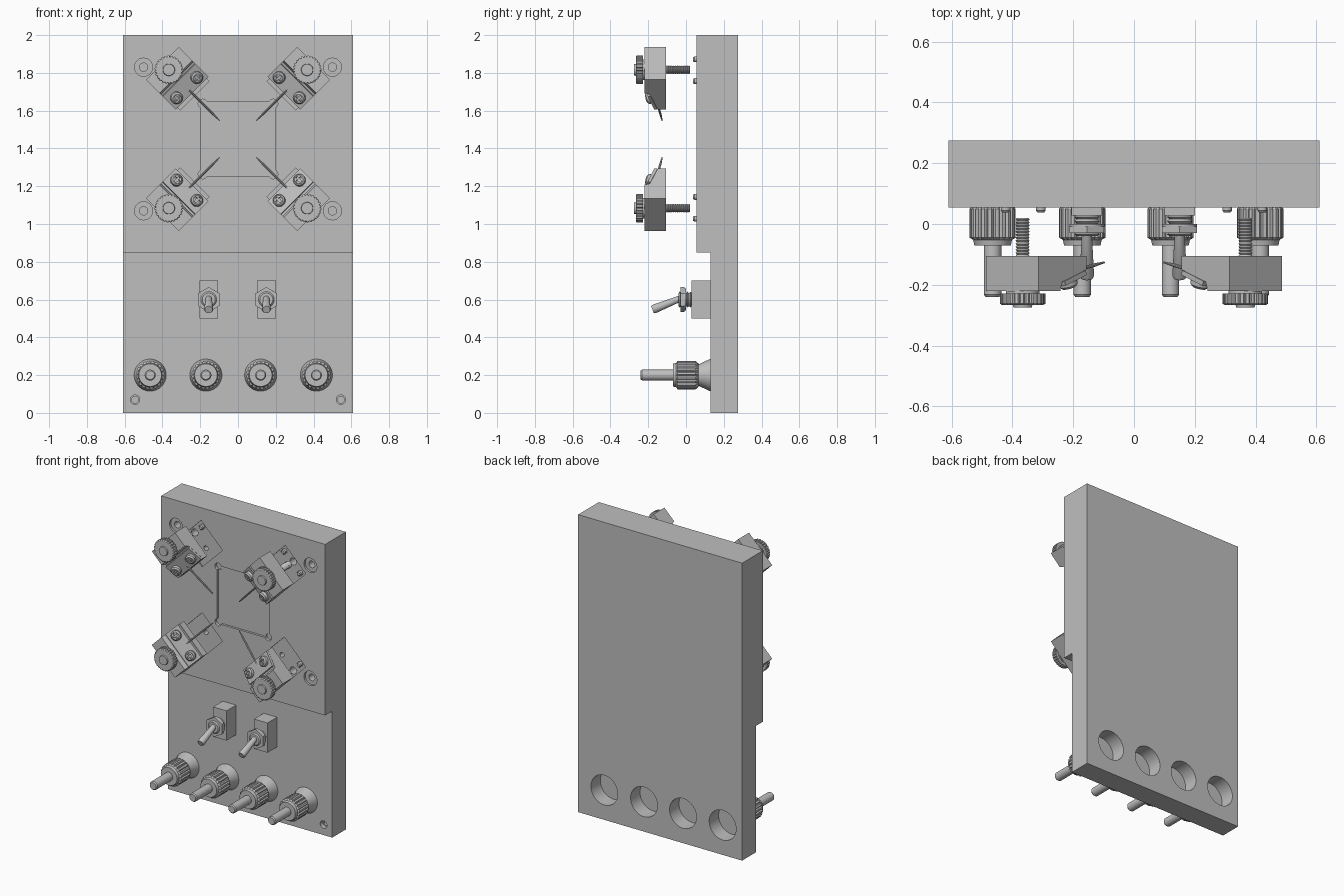
import bpy, bmesh, math
from mathutils import Matrix, Vector

cube = bpy.data.objects.get("Cube")
if cube:
    bpy.data.objects.remove(cube)

grey = bpy.data.materials.new("plain grey")
grey.use_nodes = True
GREY = (0.52, 0.52, 0.52, 1)
grey.diffuse_color = GREY
grey.node_tree.nodes["Principled BSDF"].inputs["Base Color"].default_value = GREY


def make(name, bm, matrix=Matrix(), smooth=False):
    bmesh.ops.recalc_face_normals(bm, faces=bm.faces)
    mesh = bpy.data.meshes.new(name)
    bm.to_mesh(mesh)
    bm.free()
    mesh.materials.append(grey)
    obj = bpy.data.objects.new(name, mesh)
    bpy.context.collection.objects.link(obj)
    obj.matrix_world = matrix
    if smooth:
        bpy.ops.object.select_all(action='DESELECT')
        obj.select_set(True)
        bpy.context.view_layer.objects.active = obj
        bpy.ops.object.shade_smooth_by_angle(angle=math.radians(30))
    return obj


def lathe(name, profile, matrix=Matrix(), segs=32, ribs=0, depth=0.0, smooth=True):
    """Turn (y, radius[, ribbed]) rings round the y axis."""
    bm = bmesh.new()
    if ribs:
        segs = ribs * 4
    rings = []
    for y, r, *ribbed in profile:
        ring = []
        for k in range(segs):
            a = 2 * math.pi * (k + 0.5) / segs
            rr = r - depth if ribbed and k % 4 == 0 else r
            ring.append(bm.verts.new((rr * math.sin(a), y, rr * math.cos(a))))
        rings.append(ring)
    for a, b in zip(rings, rings[1:]):
        for k in range(segs):
            n = (k + 1) % segs
            bm.faces.new((a[k], a[n], b[n], b[k]))
    bm.faces.new(rings[0])
    bm.faces.new(rings[-1])
    return make(name, bm, matrix, smooth)


def prism(name, outline, z0, z1, matrix=Matrix()):
    """Extrude an (x, y) outline along z."""
    bm = bmesh.new()
    face = bm.faces.new([bm.verts.new((x, y, z0)) for x, y in outline])
    out = bmesh.ops.extrude_face_region(bm, geom=[face])["geom"]
    moved = [v for v in out if isinstance(v, bmesh.types.BMVert)]
    bmesh.ops.translate(bm, verts=moved, vec=(0, 0, z1 - z0))
    return make(name, bm, matrix)


def box(name, x, y, z, matrix=Matrix()):
    return prism(name, [(x[0], y[0]), (x[1], y[0]), (x[1], y[1]), (x[0], y[1])], *z, matrix)


def carve(obj, cutters):
    """Subtract the cutters for good, then remove them."""
    for c in cutters:
        mod = obj.modifiers.new("cut", 'BOOLEAN')
        mod.operation, mod.solver, mod.object = 'DIFFERENCE', 'EXACT', c
    mesh = bpy.data.meshes.new_from_object(
        obj.evaluated_get(bpy.context.evaluated_depsgraph_get()))
    obj.modifiers.clear()
    obj.data = mesh
    for c in cutters:
        bpy.data.objects.remove(c)


def at(x, y, z):
    return Matrix.Translation((x, y, z))


def thread(y0, y1, r, pitch):
    n = round((y1 - y0) / pitch)
    return [(y0 + i * pitch / 2, r if i % 2 else r * 0.82) for i in range(2 * n + 1)]


FRONT, LOWER, BACK = 0.055, 0.13, 0.275
MID = 1.45
POSTS = (-0.465, -0.17, 0.12, 0.415)
STATIONS = [at(0, 0, MID) @ Matrix.Rotation(-math.radians(a), 4, 'Y') for a in (45, 135, 225, 315)]

# Stepped board: thick above, thin below
board = bmesh.new()
side = [(FRONT, 2), (BACK, 2), (BACK, 0), (LOWER, 0), (LOWER, 0.85), (FRONT, 0.85)]
face = board.faces.new([board.verts.new((-0.61, y, z)) for y, z in side])
geom = bmesh.ops.extrude_face_region(board, geom=[face])["geom"]
bmesh.ops.translate(board, vec=(1.22, 0, 0), verts=[v for v in geom if isinstance(v, bmesh.types.BMVert)])
board = make("board", board)

# Sample pocket with relieved corners, mounting holes, station pockets, rear bores
cuts = [box("cut", (-0.195, 0.195), (0, FRONT + 0.015), (MID - 0.195, MID + 0.195))]
for sx in (-1, 1):
    for sz in (-1, 1):
        cuts.append(lathe("cut", [(0, 0.024), (FRONT + 0.02, 0.024)],
                          at(sx * 0.187, 0, MID + sz * 0.187), 20))
        cuts.append(lathe("cut", [(0, 0.048), (FRONT + 0.015, 0.048), (FRONT + 0.015, 0.022), (0.2, 0.022)],
                          at(sx * 0.5, 0, MID + sz * 0.38)))
    cuts.append(lathe("cut", [(0, 0.025), (LOWER + 0.03, 0.025), (LOWER + 0.03, 0.018), (0.22, 0.018)],
                      at(sx * 0.545, 0, 0.07), 24))
for m in STATIONS:
    cuts.append(box("cut", (0.325, 0.55), (0, FRONT + 0.008), (-0.107, 0.107), m))
    cuts.append(lathe("cut", [(0, 0.024), (0.16, 0.024)], m @ at(0.518, 0, 0), 20))
    cuts.append(lathe("cut", [(0, 0.016), (0.12, 0.016)], m @ at(0.4, 0, 0), 16))
for x in POSTS:
    cuts.append(lathe("cut", [(0.175, 0.1), (0.4, 0.1)], at(x, 0, 0.2)))
carve(board, cuts)

# Four probe stations; local x points away from the middle
for m in STATIONS:
    wedge = [(0.343, -0.105), (0.567, -0.105), (0.567, -0.22), (0.465, -0.22), (0.455, -0.19), (0.343, -0.15)]
    prism("probe_block", wedge, -0.122, 0.122, m)
    prism("probe_clamp", [(0.345, -0.152), (0.445, -0.188), (0.44, -0.203), (0.343, -0.168)], -0.122, 0.122, m)

    knob = [(-0.22, 0.055), (-0.228, 0.055), (-0.228, 0.075, 1), (-0.262, 0.075, 1),
            (-0.266, 0.068), (-0.266, 0.032), (-0.275, 0.03)]
    lathe("thumb_knob", knob, m @ at(0.518, 0, 0), ribs=26, depth=0.006, smooth=False)
    lathe("adjusting_screw", [(-0.22, 0.018)] + thread(-0.11, 0.02, 0.023, 0.01), m @ at(0.518, 0, 0), 20)

    tilt = Matrix.Rotation(math.radians(-20), 4, 'Z')
    for s in (-1, 1):
        head = m @ at(0.388, -0.182, s * 0.076) @ tilt
        screw = lathe("clamp_screw", [(0, 0.032), (-0.02, 0.032), (-0.028, 0.024)], head, 24)
        carve(screw, [box("cut", (-0.019, 0.019), (-0.05, -0.018), (-0.005, 0.005), head),
                      box("cut", (-0.005, 0.005), (-0.05, -0.018), (-0.019, 0.019), head)])
        lathe("guide_pin", [(0.08, 0.016), (0.044, 0.016), (0.038, 0.011)], m @ at(0.515, 0, s * 0.082), 16)

    start, tip = Vector((0.42, -0.182, 0)), Vector((0.138, -0.126, 0))
    aim = (tip - start).to_track_quat('Y', 'Z').to_matrix().to_4x4()
    lathe("probe_needle", [(0, 0.006), (0.24, 0.006), ((tip - start).length, 0.003)],
          m @ Matrix.Translation(start) @ aim, 10)

# Two toggle switches
for x in (-0.155, 0.15):
    m = at(x, 0, 0.6)
    box("switch_body", (-0.05, 0.05), (0.028, LOWER), (-0.1, 0.1), m)
    lathe("switch_bushing", thread(-0.04, 0.03, 0.042, 0.014), m, 24)
    lathe("switch_washer", [(-0.008, 0.058), (0.0, 0.058)], m, 32)
    lathe("switch_nut", [(-0.03, 0.066), (-0.008, 0.066)], m @ Matrix.Rotation(math.radians(30), 4, 'Y'), 6, smooth=False)
    lever = m @ at(0, -0.02, 0.01) @ Matrix.Rotation(math.radians(22), 4, 'X')
    lathe("switch_lever", [(0, 0.016), (-0.16, 0.024), (-0.17, 0.02)], lever, 20)

# Four binding posts
for x in POSTS:
    m = at(x, 0, 0.2)
    lathe("post_base", [(0.135, 0.085), (0.125, 0.085), (0.07, 0.058), (0.05, 0.058)], m, 40)
    grip = [(0.066, 0.062), (0.05, 0.076, 1), (-0.045, 0.076, 1), (-0.052, 0.064), (-0.07, 0.06)]
    lathe("post_grip", grip, m, ribs=20, depth=0.008, smooth=False)
    lathe("post_rod", [(-0.06, 0.029), (-0.232, 0.029), (-0.24, 0.023)], m, 24)
